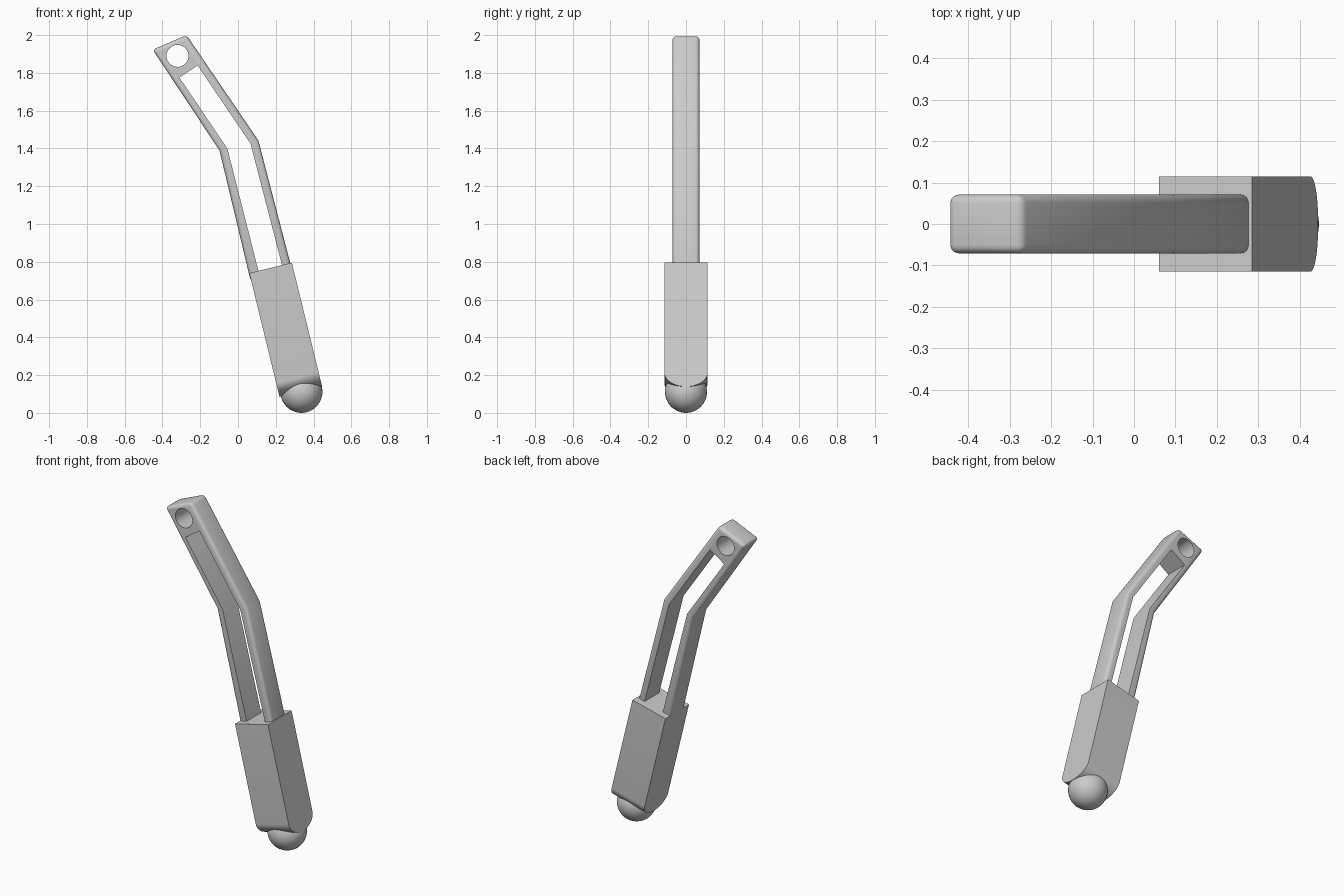
import bpy, bmesh, math
from mathutils import Vector, Matrix

cube = bpy.data.objects.get("Cube")
if cube:
    bpy.data.objects.remove(cube, do_unlink=True)

grey = bpy.data.materials.new("plain grey")
grey.use_nodes = True
COLOUR = (0.6, 0.6, 0.6, 1)
grey.diffuse_color = COLOUR
grey.node_tree.nodes["Principled BSDF"].inputs["Base Color"].default_value = COLOUR

DOWN = Vector((0.237, 0, -0.971))      # direction along the handle
ACROSS = Vector((0.971, 0, 0.237))     # direction over its width


def prism(name, points, offset):
    """Solid made by sweeping a flat outline along the offset."""
    bm = bmesh.new()
    face = bm.faces.new([bm.verts.new(p) for p in points])
    swept = bmesh.ops.extrude_face_region(bm, geom=[face])["geom"]
    bmesh.ops.translate(bm, vec=offset, verts=[v for v in swept if isinstance(v, bmesh.types.BMVert)])
    bmesh.ops.recalc_face_normals(bm, faces=bm.faces)
    mesh = bpy.data.meshes.new(name)
    bm.to_mesh(mesh)
    bm.free()
    obj = bpy.data.objects.new(name, mesh)
    bpy.context.collection.objects.link(obj)
    mesh.materials.append(grey)
    return obj


def activate(obj):
    bpy.ops.object.select_all(action="DESELECT")
    obj.select_set(True)
    bpy.context.view_layer.objects.active = obj


def bevel(obj, width, segments):
    activate(obj)
    mod = obj.modifiers.new("round edges", "BEVEL")
    mod.width, mod.segments = width, segments
    mod.limit_method, mod.angle_limit = "ANGLE", math.radians(40)
    bpy.ops.object.modifier_apply(modifier=mod.name)


def cut(obj, cutter):
    activate(obj)
    mod = obj.modifiers.new("cut", "BOOLEAN")
    mod.operation, mod.solver, mod.object = "DIFFERENCE", "EXACT", cutter
    bpy.ops.object.modifier_apply(modifier=mod.name)
    bpy.data.objects.remove(cutter, do_unlink=True)


def smooth(obj, degrees=35):
    activate(obj)
    bpy.ops.object.shade_smooth_by_angle(angle=math.radians(degrees))


# Handle: square bar whose lower end is rounded front to back
HALF, ROUND = 0.115, 0.077
top = Vector((0.06, 0, 0.74))
length = 0.675
outline = [top + Vector((0, -HALF, 0)), top + Vector((0, HALF, 0))]
for i in range(25):
    a = math.pi * i / 24
    outline.append(top + DOWN * (length - ROUND + ROUND * math.sin(a))
                   + Vector((0, HALF * math.cos(a), 0)))
handle = prism("handle", outline, ACROSS * 0.232)
smooth(handle)

# Ball at the lower end
bpy.ops.mesh.primitive_uv_sphere_add(segments=48, ring_count=24, radius=0.111,
                                     location=(0.336, 0, 0.111))
ball = bpy.context.object
ball.name = "ball"
ball.data.materials.append(grey)
smooth(ball)

# Bent arm: rounded solid, slotted into two rails, with an eye in its head
DEPTH = 0.071


def flat(points, y):
    return [Vector((x, y, z)) for x, z in points]


arm = prism("arm", flat([(0.068, 0.694), (-0.098, 1.389), (-0.452, 1.923),
                         (-0.272, 2.0), (0.108, 1.442), (0.29, 0.742)], -DEPTH),
            Vector((0, 2 * DEPTH, 0)))
bevel(arm, 0.02, 4)
slot = prism("slot cutter", flat([(0.135, 0.646), (-0.056, 1.399), (-0.31, 1.775),
                                  (-0.214, 1.839), (0.066, 1.426), (0.265, 0.66)], -0.2),
             Vector((0, 0.4, 0)))
cut(arm, slot)
eye = [(-0.32 + 0.058 * math.cos(math.tau * i / 40),
        1.89 + 0.058 * math.sin(math.tau * i / 40)) for i in range(40)]
cut(arm, prism("eye cutter", flat(eye, -0.2), Vector((0, 0.4, 0))))
smooth(arm, 30)
bpy.ops.object.select_all(action="DESELECT")
